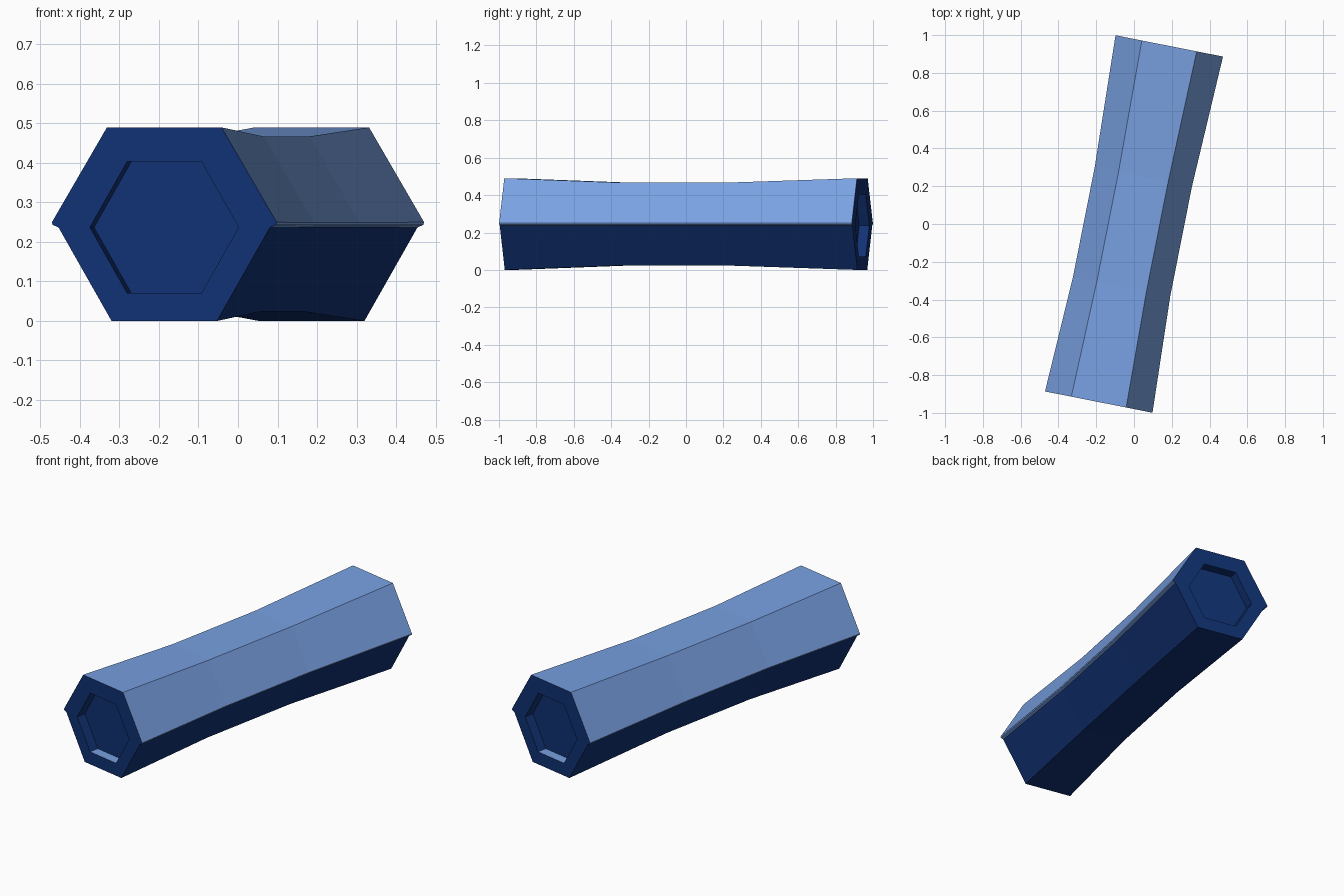
import bpy, bmesh, math
from mathutils import Matrix

if "Cube" in bpy.data.objects:
    bpy.data.objects.remove(bpy.data.objects["Cube"])

ANGLE = math.radians(-11.2)
HALF = 0.961
MID_Z = 0.247


def material(name, rgb):
    m = bpy.data.materials.new(name)
    m.diffuse_color = (*rgb, 1.0)
    m.use_nodes = True
    m.node_tree.nodes["Principled BSDF"].inputs["Base Color"].default_value = m.diffuse_color
    return m


light = material("light blue", (0.19, 0.355, 0.76))
navy = material("navy blue", (0.0055, 0.031, 0.172))

# Six-sided cross-section: the upper shell slightly overhangs the lower one
right = [(0.136, 0.0), (0.273, 0.237), (0.288, 0.243), (0.29, 0.25), (0.148, 0.49)]
profile = right + [(-x, z) for x, z in reversed(right)]
# Recess outline
recess = [(0.192 * math.cos(math.radians(60 * i)),
           0.237 + 0.192 * math.sin(math.radians(60 * i))) for i in range(6)]

bm = bmesh.new()


def ring(points, y, s=1.0):
    return [bm.verts.new((x * s, y, MID_Z + (z - MID_Z) * s)) for x, z in points]


def bridge(a, b):
    n = len(a)
    return [bm.faces.new((a[i], a[(i + 1) % n], b[(i + 1) % n], b[i])) for i in range(n)]


def loop_edges(loop):
    n = len(loop)
    return [bm.edges.get((loop[i], loop[(i + 1) % n])) for i in range(n)]


# Waisted body: lower three sides navy, upper shell and its rim light
sections = [(-HALF, 1.0), (-0.337, 0.905), (0.254, 0.905), (HALF, 1.0)]
rings = [ring(profile, y, s) for y, s in sections]
for a, b in zip(rings, rings[1:]):
    for i, f in enumerate(bridge(a, b)):
        f.material_index = 1 if i in (0, 8, 9) else 0

# Navy ends with a shallow six-sided recess; the recess sill is light
for outer, side in ((rings[0], -1), (rings[-1], 1)):
    mouth = ring(recess, side * HALF)
    deep = ring(recess, side * (HALF - 0.055))
    for i, f in enumerate(bridge(mouth, deep)):
        f.material_index = 0 if i == 4 else 1
    bm.faces.new(deep).material_index = 1
    filled = bmesh.ops.triangle_fill(
        bm, edges=loop_edges(outer) + loop_edges(mouth), use_beauty=True)
    for f in filled["geom"]:
        if isinstance(f, bmesh.types.BMFace):
            f.material_index = 1

bmesh.ops.recalc_face_normals(bm, faces=bm.faces[:])
bmesh.ops.transform(bm, matrix=Matrix.Rotation(ANGLE, 4, 'Z'), verts=bm.verts[:])

mesh = bpy.data.meshes.new("hexagonal_bar")
bm.to_mesh(mesh)
bm.free()
mesh.materials.append(light)
mesh.materials.append(navy)
bpy.context.collection.objects.link(bpy.data.objects.new("hexagonal_bar", mesh))
